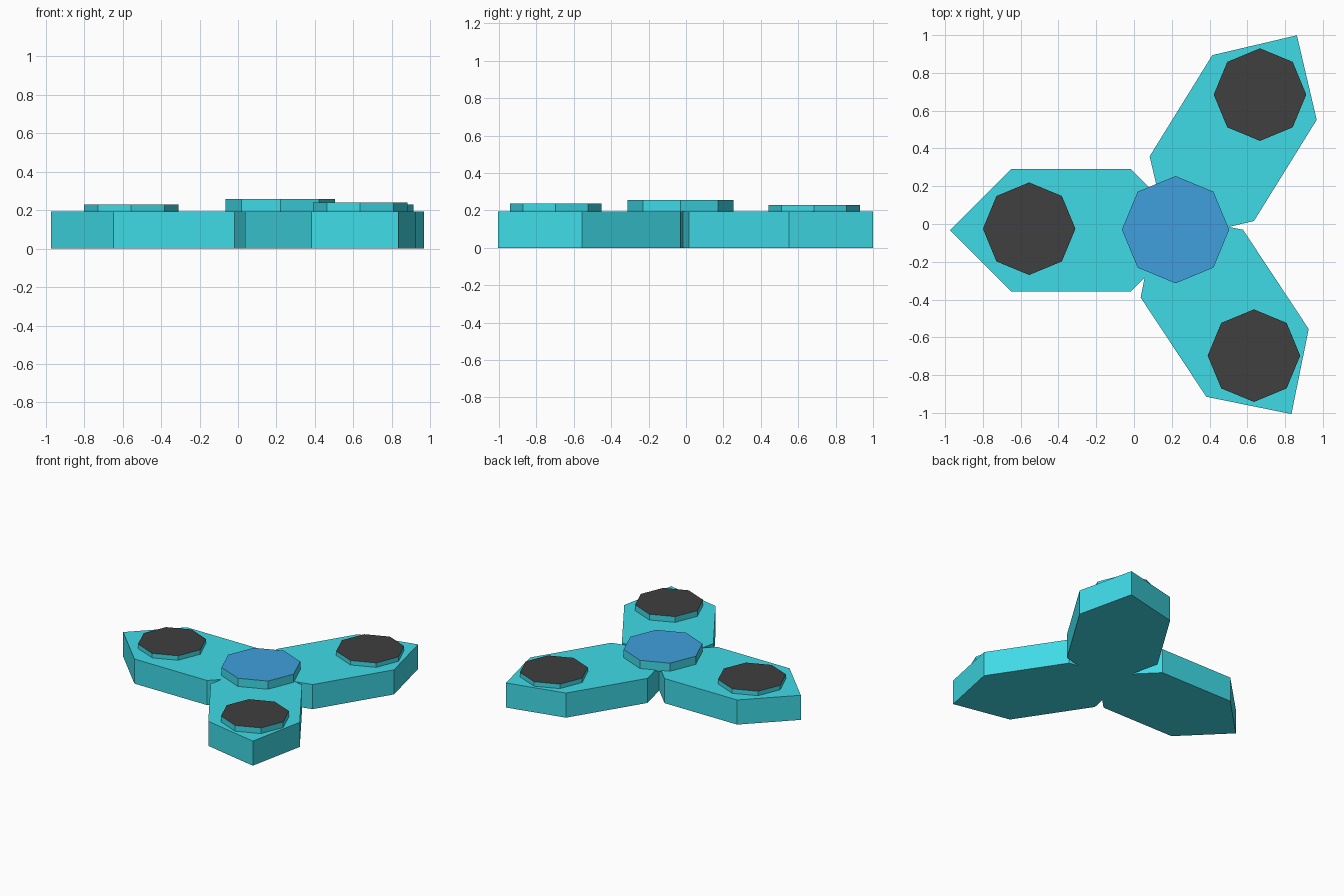
import bpy, bmesh
from math import cos, sin, pi, radians

if "Cube" in bpy.data.objects:
    bpy.data.objects.remove(bpy.data.objects["Cube"])


def material(name, rgb):
    m = bpy.data.materials.new(name)
    m.diffuse_color = (*rgb, 1)
    m.use_nodes = True
    m.node_tree.nodes["Principled BSDF"].inputs["Base Color"].default_value = m.diffuse_color
    return m


TEAL = material("teal", (0.05, 0.71, 0.80))
BLACK = material("black", (0.05, 0.05, 0.05))
BLUE = material("blue", (0.05, 0.35, 0.72))


def prism(name, outline, z0, z1, cap=None):
    """Extrude a flat outline upwards; optionally colour its top face."""
    bm = bmesh.new()
    base = bm.faces.new([bm.verts.new((x, y, z0)) for x, y in outline])
    new = bmesh.ops.extrude_face_region(bm, geom=[base], use_keep_orig=True)["geom"]
    for v in new:
        if isinstance(v, bmesh.types.BMVert):
            v.co.z = z1
    bmesh.ops.recalc_face_normals(bm, faces=bm.faces)
    if cap:
        for f in bm.faces:
            f.material_index = int(f.normal.z > 0.9)
    mesh = bpy.data.meshes.new(name)
    bm.to_mesh(mesh)
    bm.free()
    mesh.materials.append(TEAL)
    if cap:
        mesh.materials.append(cap)
    ob = bpy.data.objects.new(name, mesh)
    bpy.context.collection.objects.link(ob)


def arm(name, cx, cy, degrees):
    # stretched hexagon pointing along the given direction
    a = radians(degrees)
    hexagon = [(0.64, 0), (0.315, 0.325), (-0.315, 0.325),
               (-0.64, 0), (-0.315, -0.325), (0.315, -0.325)]
    prism(name, [(cx + u * cos(a) - v * sin(a), cy + u * sin(a) + v * cos(a))
                 for u, v in hexagon], 0, 0.193)


def disc(name, cx, cy, r, top, cap):
    # octagonal disc, teal rim and coloured top
    prism(name, [(cx + r * cos(i * pi / 4), cy + r * sin(i * pi / 4))
                 for i in range(8)], 0.185, top, cap)


# three arms
arm("left_arm", -0.333, -0.033, 180)
arm("back_arm", 0.525, 0.455, 58.2)
arm("front_arm", 0.48, -0.4725, -56.5)

# weights on the arms and the central hub
disc("left_weight", -0.555, -0.025, 0.245, 0.228, BLACK)
disc("back_weight", 0.667, 0.685, 0.245, 0.228, BLACK)
disc("front_weight", 0.635, -0.697, 0.245, 0.238, BLACK)
disc("hub", 0.22, -0.03, 0.284, 0.257, BLUE)
